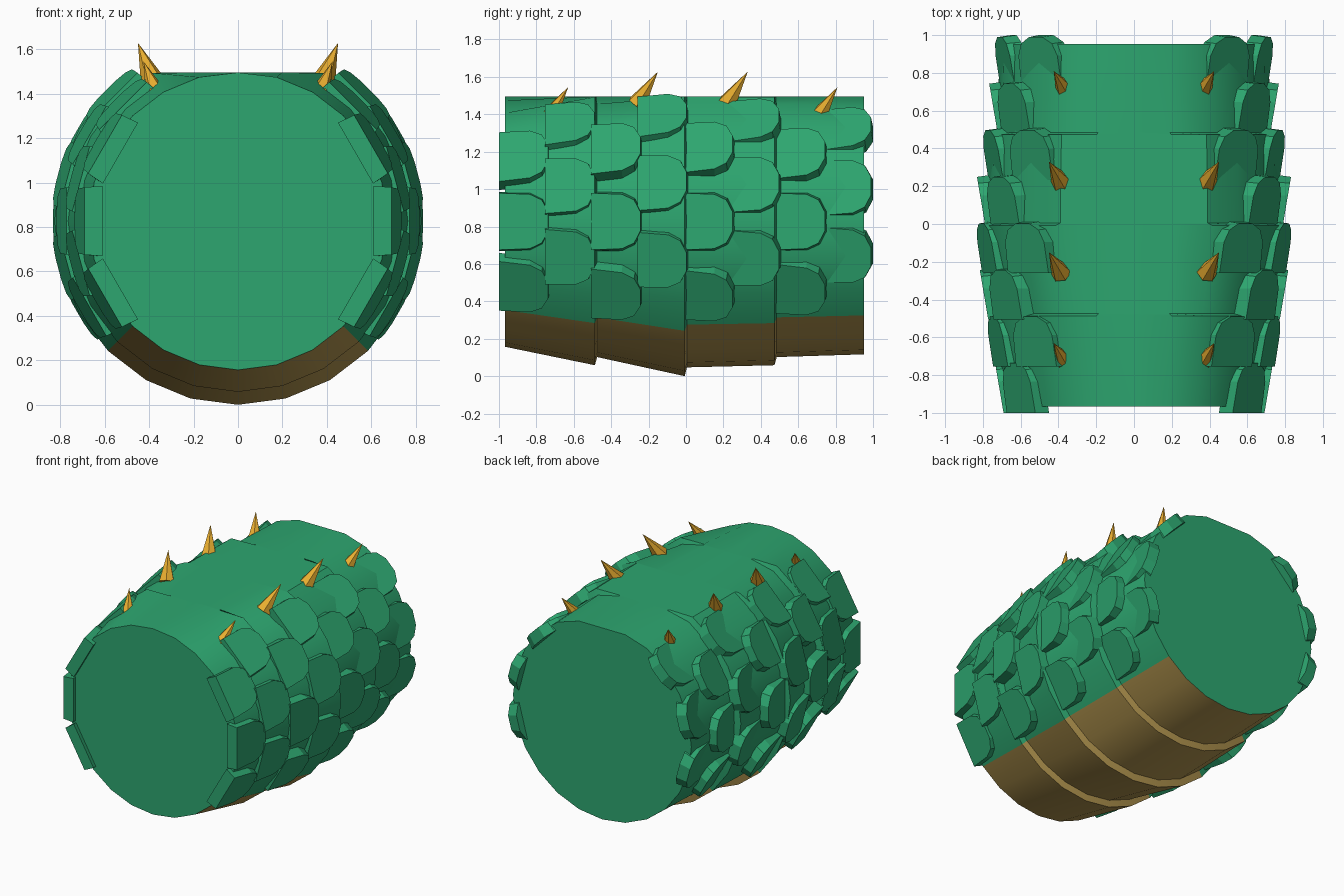
import bpy, bmesh, math
from mathutils import Vector

if "Cube" in bpy.data.objects:
    bpy.data.objects.remove(bpy.data.objects["Cube"])

CZ, TOP, N = 0.827, 1.495, 24


def material(name, rgb):
    m = bpy.data.materials.new(name)
    m.diffuse_color = (*rgb, 1)
    m.use_nodes = True
    m.node_tree.nodes["Principled BSDF"].inputs["Base Color"].default_value = m.diffuse_color
    return m


GREEN = material("green_hide", (0.026, 0.38, 0.16))
TAN = material("tan_belly", (0.46, 0.31, 0.08))
GOLD = material("gold_spike", (0.83, 0.43, 0.03))


def make(name, bm, mat, smooth=False):
    bmesh.ops.recalc_face_normals(bm, faces=bm.faces)
    me = bpy.data.meshes.new(name)
    bm.to_mesh(me)
    bm.free()
    me.materials.append(mat)
    ob = bpy.data.objects.new(name, me)
    bpy.context.collection.objects.link(ob)
    if smooth:
        bpy.ops.object.select_all(action='DESELECT')
        ob.select_set(True)
        bpy.context.view_layer.objects.active = ob
        bpy.ops.object.shade_smooth_by_angle(angle=math.radians(30))
    return ob


# Four flared segments: each starts at the base radius and ends 6% wider
base = [0.67, 0.725, 0.78, 0.725, 0.67]
rings = []
for i in range(4):
    y = -0.967 + 0.48 * i
    rings.append((y + (0.012 if i else 0), base[i]))
    rings.append((y + 0.48, base[i + 1] * 1.06))


def ring_point(y, r, k):
    a = 2 * math.pi * k / N          # k = 0 is the lowest point
    return (r * math.sin(a), y, min(CZ - r * math.cos(a), TOP))


def shell(name, k0, k1, mat, caps):
    bm = bmesh.new()
    rows = [[bm.verts.new(ring_point(y, r, k)) for k in range(k0, k1 + 1)]
            for y, r in rings]
    for a, b in zip(rows, rows[1:]):
        for j in range(k1 - k0):
            bm.faces.new((a[j], a[j + 1], b[j + 1], b[j]))
    if caps:
        for y, r in (rings[0], rings[-1]):
            bm.faces.new([bm.verts.new(ring_point(y, r, k)) for k in range(N)])
        bmesh.ops.remove_doubles(bm, verts=bm.verts, dist=1e-5)
    make(name, bm, mat, True)


shell("body_hide", 3, 21, GREEN, True)
shell("belly_plates", -3, 3, TAN, False)

# Overlapping side scales: square at the front, rounded raised tip at the back
half = [(-0.137, 0.158), (0.03, 0.158), (0.1, 0.125), (0.137, 0.055)]
outline = half + [(v, -u) for v, u in reversed(half)]
radii = [0.714, 0.755, 0.795, 0.815, 0.81, 0.78, 0.745, 0.715]


def add_scale(bm, side, yc, r, deg):
    a = math.radians(deg)
    n = Vector((side * math.cos(a), 0, math.sin(a)))
    t = Vector((-side * math.sin(a), 0, math.cos(a)))

    def loop(depth, inset):
        out = []
        for v, u in outline:
            vv = v * inset if v > 0 else v
            uu = u * (inset if v > 0 else 1 - (1 - inset) * 0.5)
            p = n * (r - depth + 0.17 * vv) + t * uu
            out.append(bm.verts.new((p.x, yc + vv, CZ + p.z)))
        return out

    low, high = loop(0.08, 1.0), loop(0, 0.92)
    bm.faces.new(low)
    bm.faces.new(high)
    for i in range(len(low)):
        j = (i + 1) % len(low)
        bm.faces.new((low[i], low[j], high[j], high[i]))


for side, label in ((1, "right"), (-1, "left")):
    bm = bmesh.new()
    for row, r in enumerate(radii):
        for deg in (-30, 0, 30):
            add_scale(bm, side, -0.863 + 0.2466 * row, r, deg + 15 * (row % 2))
    make("scales_" + label, bm, GREEN)

# Back spikes: six-sided cones leaning outwards and to the rear
for side, label in ((1, "right"), (-1, "left")):
    for i in range(4):
        mid = i in (1, 2)
        tip = Vector((side * (0.45 if mid else 0.425), -0.63 + 0.48 * i,
                      1.628 if mid else 1.545))
        foot = tip - Vector((side * 0.065, 0.11, 0.17))
        axis = tip - foot
        bm = bmesh.new()
        bmesh.ops.create_cone(bm, cap_ends=True, segments=6, radius1=0.055,
                              radius2=0, depth=axis.length)
        bmesh.ops.remove_doubles(bm, verts=bm.verts, dist=1e-5)
        rot = axis.to_track_quat('Z', 'Y').to_matrix()
        for v in bm.verts:
            v.co = rot @ v.co + (tip + foot) / 2
        make(f"spike_{label}_{i + 1}", bm, GOLD)
